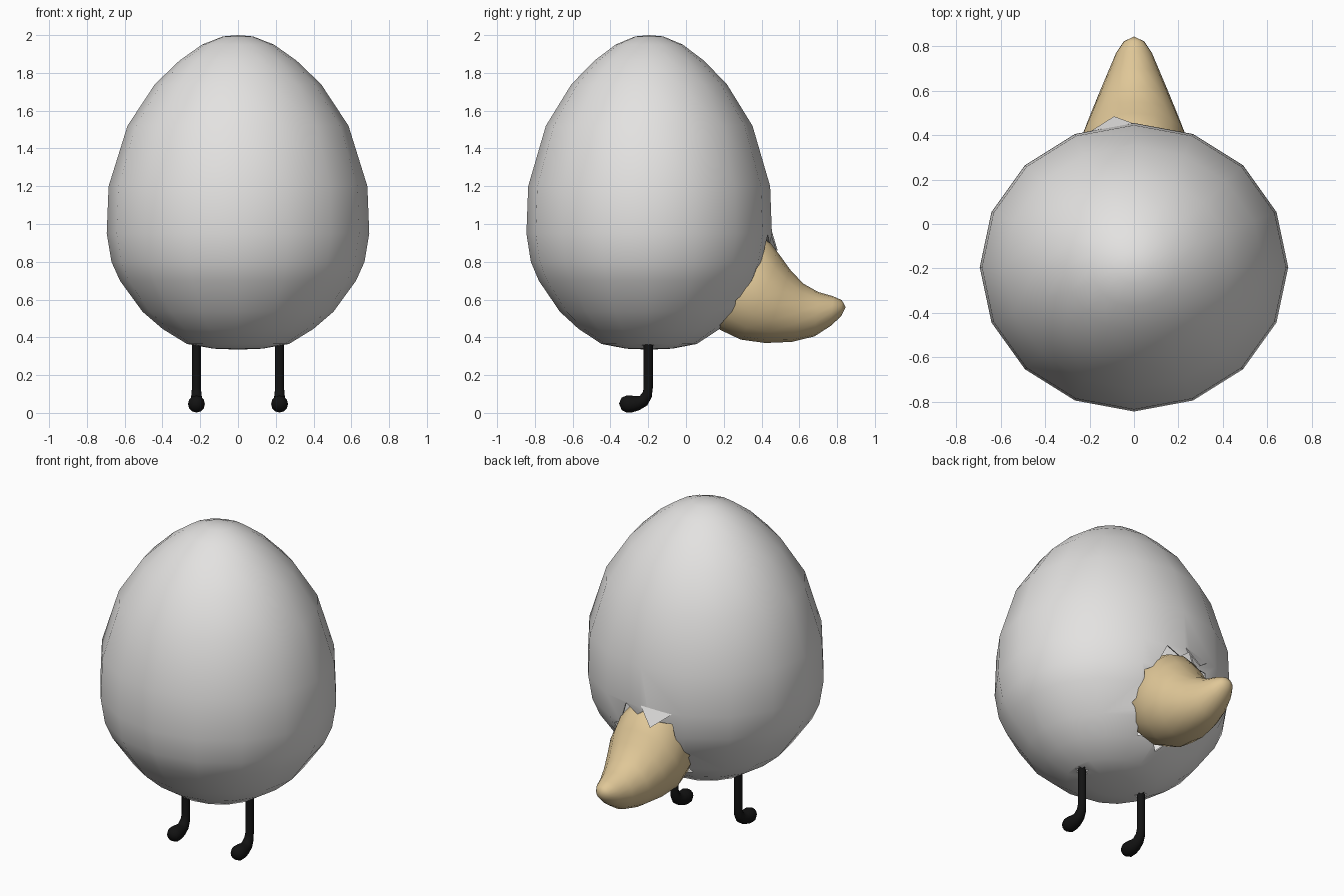
import bpy, bmesh, math, random
from mathutils import Vector

if "Cube" in bpy.data.objects:
    bpy.data.objects.remove(bpy.data.objects["Cube"])

random.seed(4)


def material(name, rgb):
    m = bpy.data.materials.new(name)
    m.diffuse_color = (*rgb, 1)
    m.use_nodes = True
    m.node_tree.nodes["Principled BSDF"].inputs["Base Color"].default_value = m.diffuse_color
    return m


SHELL = material("shell_white", (0.77, 0.76, 0.75))
TAIL = material("tail_tan", (0.74, 0.57, 0.31))
BLACK = material("leg_black", (0.006, 0.006, 0.006))


def loft(name, rings, mat):
    """Skin a list of rings; a one-point ring makes a pole, a full end ring gets a cap."""
    bm = bmesh.new()
    vr = [[bm.verts.new(p) for p in ring] for ring in rings]
    for a, b in zip(vr, vr[1:]):
        n = max(len(a), len(b))
        for i in range(n):
            j = (i + 1) % n
            quad = [a[i % len(a)], a[j % len(a)], b[j % len(b)], b[i % len(b)]]
            bm.faces.new(list(dict.fromkeys(quad)))
    for ring in (vr[0], vr[-1]):
        if len(ring) > 2:
            bm.faces.new(ring)
    bmesh.ops.recalc_face_normals(bm, faces=bm.faces)
    me = bpy.data.meshes.new(name)
    bm.to_mesh(me)
    bm.free()
    me.materials.append(mat)
    ob = bpy.data.objects.new(name, me)
    bpy.context.collection.objects.link(ob)
    return ob


def ellipse(c, u, v, n=16):
    if u.length < 1e-6:
        return [c]
    return [c + u * math.cos(2 * math.pi * i / n) + v * math.sin(2 * math.pi * i / n)
            for i in range(n)]


def select_only(ob):
    bpy.ops.object.select_all(action='DESELECT')
    ob.select_set(True)
    bpy.context.view_layer.objects.active = ob


def smooth(ob, angle=50):
    select_only(ob)
    bpy.ops.object.shade_smooth_by_angle(angle=math.radians(angle))


def star_cutter(name, c, u, v, depth, points, inner, outer):
    """Jagged prism used to break a hole through the shell."""
    n = u.cross(v).normalized()
    flat = []
    for i in range(points * 2):
        a = 2 * math.pi * (i + random.uniform(-0.25, 0.25)) / (points * 2)
        r = (outer if i % 2 else inner) * random.uniform(0.97, 1.04)
        flat.append(c + u * r * math.cos(a) + v * r * math.sin(a))
    ob = loft(name, [[p - n * depth for p in flat], [p + n * depth for p in flat]], SHELL)
    ob.hide_render = True
    return ob


# Egg shell: lathed profile (radius, height), slightly narrower front to back
profile = [(0, 2.0), (0.08, 1.993), (0.19, 1.95), (0.31, 1.865), (0.44, 1.74), (0.585, 1.52),
           (0.685, 1.2), (0.695, 0.95), (0.67, 0.8), (0.625, 0.7), (0.505, 0.535),
           (0.4, 0.445), (0.27, 0.365), (0.13, 0.34), (0, 0.335)]
egg = loft("egg_shell", [ellipse(Vector((0, -0.195, z)), Vector((r, 0, 0)),
                                 Vector((0, r * 0.935, 0))) for r, z in profile], SHELL)
solid = egg.modifiers.new("thickness", 'SOLIDIFY')
solid.thickness = 0.014
solid.offset = -1

# Broken holes for the tail and for each leg
cutters = [star_cutter("tail_hole", Vector((0, 0.33, 0.675)), Vector((0.225, 0, 0)),
                       Vector((0, 0.482, 0.876)) * 0.275, 0.2, 9, 0.93, 1.12)]
for s in (-1, 1):
    cutters.append(star_cutter("leg_hole", Vector((0.22 * s, -0.2, 0.36)),
                               Vector((0.04, 0, 0)), Vector((0, 0.04, 0)), 0.07, 7, 0.55, 1.0))
for c in cutters:
    b = egg.modifiers.new("hole", 'BOOLEAN')
    b.operation = 'DIFFERENCE'
    b.solver = 'EXACT'
    b.object = c
select_only(egg)
for m in [m.name for m in egg.modifiers]:
    bpy.ops.object.modifier_apply(modifier=m)
for c in cutters:
    bpy.data.objects.remove(c)
smooth(egg, 40)

# Loose shell flake lifted above the tail
flake = loft("shell_flake", [[Vector((-0.2, 0.415, 0.95)), Vector((0, 0.452, 0.97)),
                              Vector((-0.09, 0.485, 0.86))],
                             [Vector((-0.2, 0.405, 0.95)), Vector((0, 0.442, 0.97)),
                              Vector((-0.09, 0.477, 0.86))]], SHELL)

# Tail: upper point (y, z), lower point (y, z), half width
sections = [(0.37, 0.94, 0.10, 0.52, 0.21), (0.44, 0.91, 0.18, 0.44, 0.235),
            (0.50, 0.83, 0.29, 0.388, 0.235), (0.55, 0.76, 0.42, 0.37, 0.2),
            (0.62, 0.685, 0.56, 0.376, 0.157), (0.70, 0.64, 0.68, 0.405, 0.115),
            (0.78, 0.617, 0.765, 0.46, 0.08), (0.825, 0.597, 0.82, 0.51, 0.046),
            (0.845, 0.56, 0.845, 0.56, 0)]
rings = []
for y1, z1, y2, z2, w in sections:
    up, low = Vector((0, y1, z1)), Vector((0, y2, z2))
    rings.append(ellipse((up + low) / 2, Vector((w, 0, 0)), (up - low) / 2))
tail = loft("tail", rings, TAIL)
smooth(tail, 60)

# Legs: bent tube swelling into a rounded foot; (y, z, radius, tilt of the ring in degrees)
path = [(-0.2, 0.40, 0.024, 0), (-0.2, 0.13, 0.024, 0), (-0.206, 0.095, 0.027, 25),
        (-0.225, 0.065, 0.032, 50), (-0.255, 0.052, 0.038, 75), (-0.285, 0.047, 0.044, 88),
        (-0.315, 0.047, 0.045, 90), (-0.34, 0.048, 0.033, 90), (-0.355, 0.05, 0, 90)]
for s, side in ((-1, "left"), (1, "right")):
    rings = []
    for y, z, r, t in path:
        t = math.radians(t)
        rings.append(ellipse(Vector((0.22 * s, y, z)), Vector((r, 0, 0)),
                             Vector((0, math.cos(t), -math.sin(t))) * r, 12))
    smooth(loft(side + "_leg", rings, BLACK), 60)
